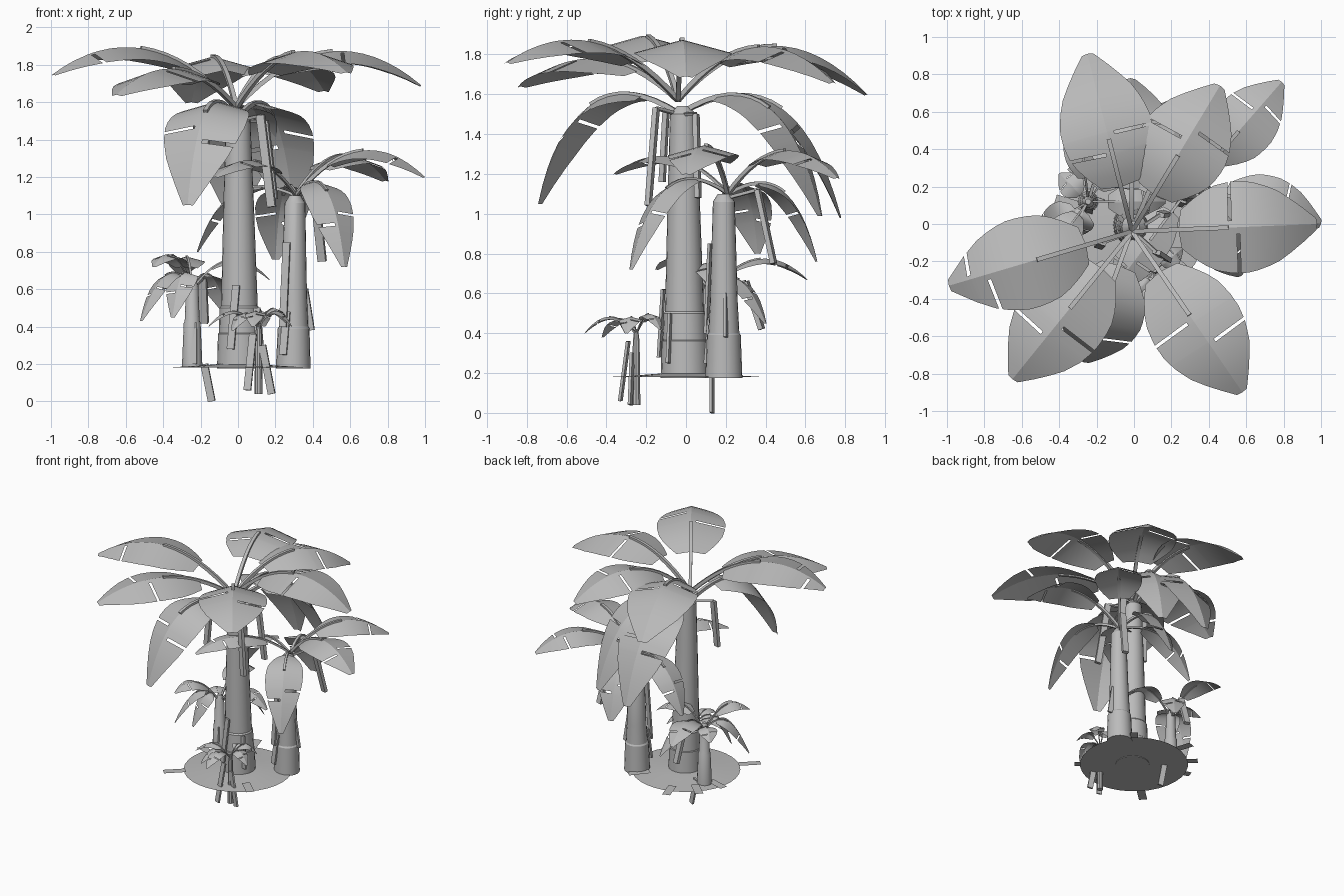
import bpy, bmesh, math
from mathutils import Vector as V

if "Cube" in bpy.data.objects:
    bpy.data.objects.remove(bpy.data.objects["Cube"])

mat = bpy.data.materials.new("plain grey")
mat.diffuse_color = (0.5, 0.5, 0.5, 1)
mat.use_nodes = True
mat.node_tree.nodes["Principled BSDF"].inputs["Base Color"].default_value = mat.diffuse_color


def finish(name, bm, smooth=True):
    me = bpy.data.meshes.new(name)
    bm.to_mesh(me)
    bm.free()
    me.materials.append(mat)
    ob = bpy.data.objects.new(name, me)
    bpy.context.collection.objects.link(ob)
    if smooth:
        bpy.ops.object.select_all(action='DESELECT')
        ob.select_set(True)
        bpy.context.view_layer.objects.active = ob
        bpy.ops.object.shade_smooth_by_angle(angle=math.radians(30))
    return ob


def lathe(name, x, y, profile, n=20, lean=(0, 0)):
    """Round solid from (radius, z) pairs, leaning toward its top."""
    bm = bmesh.new()
    z0, z1 = profile[0][1], profile[-1][1]
    rings = []
    for r, z in profile:
        k = (z - z0) / (z1 - z0)
        rings.append([bm.verts.new((x + lean[0] * k + r * math.cos(2 * math.pi * i / n),
                                    y + lean[1] * k + r * math.sin(2 * math.pi * i / n), z))
                      for i in range(n)])
    for a, b in zip(rings, rings[1:]):
        for i in range(n):
            bm.faces.new((a[i], a[(i + 1) % n], b[(i + 1) % n], b[i]))
    bm.faces.new(rings[0][::-1])
    bm.faces.new(rings[-1])
    return finish(name, bm)


def bar(bm, a, b, w, t):
    """Flat bar between two points."""
    a, b = V(a), V(b)
    d = (b - a).normalized()
    s = d.cross(V((0.3, 1, 0.2))).normalized()
    m = d.cross(s)
    vs = [bm.verts.new(p + s * w * i + m * t * j) for p in (a, b)
          for i, j in ((-.5, -.5), (.5, -.5), (.5, .5), (-.5, .5))]
    for f in ((3, 2, 1, 0), (4, 5, 6, 7), (0, 1, 5, 4), (1, 2, 6, 5), (2, 3, 7, 6), (3, 0, 4, 7)):
        bm.faces.new([vs[i] for i in f])


WIDTHS = [.42, .76, .93, 1, 1, .93, .77, .5, .13]


def width_at(u):
    i = min(int(u * 8), 7)
    return WIDTHS[i] + (WIDTHS[i + 1] - WIDTHS[i]) * (u * 8 - i)


def leaf(name, crown, tip, rise, half, slits=((.62, 1), (.72, -1)), start=.25, fold=.27):
    """Arched folded blade with slits, plus its stem."""
    c, t = V(crown), V(tip)
    ctrl = (c + t) / 2
    ctrl.z = max(c.z, t.z) + rise
    if t.z < c.z - .2:                       # drooping leaves bend over further out
        ctrl += V((t.x - c.x, t.y - c.y, 0)) * .22

    def pos(k):
        return c * (1 - k) ** 2 + ctrl * 2 * k * (1 - k) + t * k * k
    side = V((-(t.y - c.y), t.x - c.x, 0)).normalized()

    def up(k):
        d = (ctrl - c) * (1 - k) + (t - ctrl) * k
        return d.cross(side).normalized()
    bm = bmesh.new()
    # blade rows, with a narrow gap at each slit
    us = sorted([i / 12 for i in range(13)] + [s[0] - .012 for s in slits] + [s[0] + .012 for s in slits])
    rows = []
    for u in us:
        k = start + (1 - start) * u
        p, w, n = pos(k), half * width_at(u), up(k)
        rows.append([bm.verts.new(p + side * w * q - n * w * abs(q) * fold)
                     for q in (-1, -.15, 0, .15, 1)])
    for j in range(len(us) - 1):
        mid = (us[j] + us[j + 1]) / 2
        for q in range(4):
            cut = any(abs(mid - s) < .012 and q == (3 if d > 0 else 0) for s, d in slits)
            if not cut:
                a, b = rows[j], rows[j + 1]
                bm.faces.new((a[q], b[q], b[q + 1], a[q + 1]))
    # square stem running along the first half of the midrib
    r = .012 * min(1, half / .2)
    prev = None
    for i in range(9):
        k = .52 * i / 8
        p, n = pos(k), up(k)
        ring = [bm.verts.new(p + side * r * a + n * r * b)
                for a, b in ((-1, -1), (1, -1), (1, 1), (-1, 1))]
        if prev:
            for m in range(4):
                bm.faces.new((prev[m], prev[(m + 1) % 4], ring[(m + 1) % 4], ring[m]))
        else:
            bm.faces.new(ring)
        prev = ring
    bm.faces.new(prev[::-1])
    finish(name, bm)


# soil mound
lathe("ground_disk", 0, 0, [(.39, .18), (.2, .192), (.1, .2)], 32)

# trunks with overlapping sheath steps
lathe("tall_trunk", .01, -.005, [(.122, .175), (.116, .36), (.111, .365), (.106, .5), (.098, .51),
                                 (.08, 1.1), (.066, 1.5), (.03, 1.54)], lean=(-.01, -.01))
lathe("middle_trunk", .295, .19, [(.093, .175), (.085, .39), (.078, .4), (.07, .55), (.055, 1.06),
                                  (.03, 1.1)], lean=(.01, .0))
lathe("small_trunk", -.245, .12, [(.055, .18), (.045, .42), (.04, .43), (.033, .62), (.015, .66)], 14)
lathe("sprout_trunk", .11, -.25, [(.022, .04), (.02, .2), (.018, .36), (.01, .42)], 10)

# tall plant: upper leaves, then drooping ones
top = (-.01, -.04, 1.57)
for tip, rise, slits in (((-.99, -.33, 1.75), .36, ((.72, 1), (.85, -1))),
                         ((-.25, .91, 1.6), .5, ((.25, 1), (.4, -1))),
                         ((.46, .74, 1.66), .40, ((.5, 1), (.6, -1))),
                         ((.98, .0, 1.69), .42, ((.37, 1), (.43, -1))),
                         ((.58, -.9, 1.76), .30, ((.6, 1), (.4, -1))),
                         ((-.65, -.83, 1.64), .31, ((.5, 1), (.62, -1)))):
    leaf("tall_upper_leaf", top, tip, rise, .245, slits)
for tip in ((-.27, -.74, 1.05), (-.02, .78, .98), (.3, .68, .99)):
    leaf("tall_drooping_leaf", (-.01, -.03, 1.5), tip, .34, .225, ((.55, -1), (.66, 1)), .2)

# middle plant
crown = (.31, .21, 1.1)
for tip, rise, half in (((1.0, .0, 1.2), .33, .17), ((.79, .76, 1.18), .31, .17), ((.57, -.28, .72), .26, .135),
                        ((-.12, -.36, 1.2), .22, .12), ((.2, .66, .76), .2, .15), ((-.22, .36, .8), .18, .12)):
    leaf("middle_leaf", crown, tip, rise, half)

# small plant
for tip, rise, half in (((-.52, -.05, .43), .24, .09), ((-.45, -.15, .72), .18, .09), ((-.3, .61, .67), .24, .1),
                        ((.17, .12, .65), .24, .09), ((-.35, -.07, .45), .24, .09), ((-.4, .27, .6), .14, .07),
                        ((-.05, .4, .45), .22, .09)):
    leaf("small_leaf", (-.245, .12, .6), tip, rise, half)

# front sprout
for tip in ((-.16, -.3, .4), (.29, -.3, .4), (.08, -.51, .4), (.14, -.11, .4), (.26, -.13, .42), (-.03, -.42, .38)):
    leaf("sprout_leaf", (.11, -.25, .39), tip, .17, .055)

# dead hanging leaf strips, with bent stalks back to the crown
bm = bmesh.new()
for cr, a, b in (((0, -.04, 1.5), (.12, -.15, 1.53), (.18, -.19, 1.04)),
                 ((0, -.04, 1.5), (-.17, -.1, 1.52), (-.19, -.12, 1.16)),
                 ((0, -.04, 1.5), (.14, .05, 1.5), (.19, .06, 1.08)),
                 ((.31, .21, 1.08), (.41, .36, 1.12), (.45, .44, .75)),
                 ((-.245, .12, .6), (-.19, .3, .66), (-.18, .38, .42))):
    bar(bm, cr, a, .016, .016)
    bar(bm, a, b, .045, .025)
finish("hanging_dead_leaf", bm, False)

# loose sheath strips leaning on the trunks
bm = bmesh.new()
for a, b in (((-.04, -.135, .28), (-.01, -.115, .62)), ((.12, -.09, .25), (.1, -.08, .5)),
             ((.24, .1, .4), (.26, .12, .85)), ((.39, .2, .38), (.355, .2, .6)),
             ((.24, .1, .25), (.26, .12, .48)), ((-.24, .065, .2), (-.24, .09, .42)),
             ((-.14, .13, 0), (-.18, .13, .2)), ((.05, -.33, .06), (.08, -.29, .36)),
             ((.18, -.28, .04), (.13, -.27, .3))):
    bar(bm, a, b, .04, .014)
finish("sheath_strip", bm, False)

# flat fallen strips around the disk edge
bm = bmesh.new()
for deg, r in ((223, .46), (108, .41), (137, .38), (163, .36), (317, .35), (50, .35)):
    d = V((math.cos(math.radians(deg)), math.sin(math.radians(deg)), 0))
    s = V((-d.y, d.x, 0)) * .03
    vs = [bm.verts.new(d * q + s * w + V((0, 0, .195))) for q, w in
          ((r - .08, -1), (r + .08, -1), (r + .08, 1), (r - .08, 1))]
    bm.faces.new(vs)
finish("fallen_strip", bm, False)
